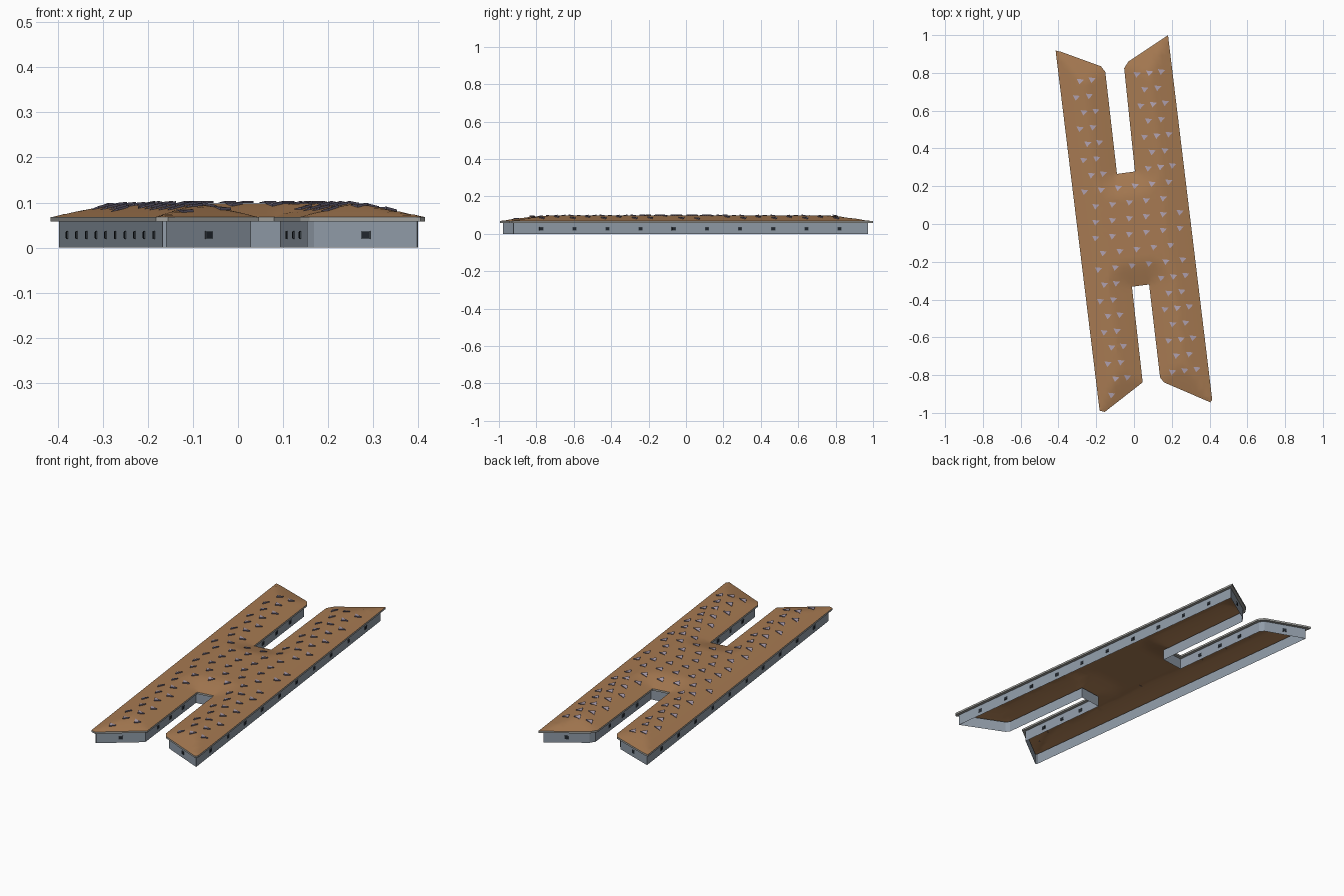
import bpy, bmesh
from mathutils import Vector
from mathutils.geometry import intersect_point_line, tessellate_polygon

if "Cube" in bpy.data.objects:
    bpy.data.objects.remove(bpy.data.objects["Cube"])


def material(name, rgb):
    m = bpy.data.materials.new(name)
    m.use_nodes = True
    m.diffuse_color = (*rgb, 1)
    m.node_tree.nodes["Principled BSDF"].inputs["Base Color"].default_value = (*rgb, 1)
    return m


BROWN = material("earth brown", (0.385, 0.195, 0.084))
WALL = material("blue grey wall", (0.28, 0.33, 0.39))
TRIM = material("pale trim", (0.36, 0.36, 0.34))
FRAME = material("slate frame", (0.06, 0.075, 0.09))
GLASS = material("dark glass", (0.015, 0.02, 0.028))
LILAC = material("lilac grey", (0.40, 0.33, 0.40))
SHADE = material("dull violet", (0.15, 0.13, 0.19))


def finish(name, bm, mats):
    me = bpy.data.meshes.new(name)
    bm.to_mesh(me)
    bm.free()
    for m in mats:
        me.materials.append(m)
    ob = bpy.data.objects.new(name, me)
    bpy.context.collection.objects.link(ob)


# H-shaped plan, clockwise: each corner with the window count of the edge after it
PLAN = [(-.415, .918, 0), (-.387, .912, 1), (-.175, .835, 0), (-.152, .805, 3),
        (-.09, .265, 0), (.005, .278, 3), (-.052, .825, 0), (-.03, .86, 1),
        (.18, 1.0, 10), (.414, -.93, 0), (.404, -.944, 1), (.158, -.838, 0),
        (.138, -.812, 3), (.08, -.32, 0), (-.011, -.332, 3), (.046, -.838, 1),
        (-.155, -.995, 0), (-.182, -.988, 10)]
eave = [Vector(p[:2]) for p in PLAN]
count = len(eave)


def inward(a, b):
    d = (b - a).normalized()
    return Vector((d.y, -d.x))


def inset(points, amount):
    out = []
    for i, p in enumerate(points):
        n1 = inward(points[i - 1], p)
        n2 = inward(p, points[(i + 1) % count])
        out.append(p + (n1 + n2) * amount / (1 + n1.dot(n2)))
    return out


def loft(name, rings, mat):
    bm = bmesh.new()
    rows = [[bm.verts.new((p.x, p.y, z)) for p in pts] for pts, z in rings]
    for low, high in zip(rows, rows[1:]):
        for i in range(count):
            j = (i + 1) % count
            bm.faces.new((high[i], high[j], low[j], low[i]))
    finish(name, bm, [mat])


wall_line = inset(eave, 0.016)
loft("outer_walls", [(wall_line, 0), (wall_line, 0.058)], WALL)
loft("eave_trim", [(wall_line, 0.058), (eave, 0.058), (eave, 0.068)], TRIM)


# Earth roof: height follows the distance from the eave, up to a plateau
def edge_distance(p, a, b):
    t = intersect_point_line(p, a, b)[1]
    return (p - a.lerp(b, max(0, min(1, t)))).length


def roof_height(p):
    gap = min(edge_distance(p, a, b) for a, b in zip(eave, eave[1:] + eave[:1]))
    t = min(gap / 0.13, 1)
    return 0.068 + 0.03 * (1 - (1 - t) ** 1.15)


ACROSS, ALONG = Vector((.993, .118)), Vector((-.118, .993))
bm = bmesh.new()
corners = [bm.verts.new((p.x, p.y, 0)) for p in eave]
for tri in tessellate_polygon([[p.to_3d() for p in eave]]):
    face = bm.faces.new([corners[i] for i in tri])
    face.normal_update()
    if face.normal.z < 0:
        face.normal_flip()
STEP = 0.028
for axis, reach in ((ACROSS, 11), (ALONG, 37)):
    for k in range(-reach, reach + 1):
        bmesh.ops.bisect_plane(bm, geom=bm.verts[:] + bm.edges[:] + bm.faces[:],
                               plane_co=(axis * k * STEP).to_3d(), plane_no=axis.to_3d())
bmesh.ops.triangulate(bm, faces=bm.faces[:])
for v in bm.verts:
    v.co.z = roof_height(v.co.to_2d())
for f in bm.faces:
    f.smooth = True
finish("earth_roof", bm, [BROWN])


# Windows: dark pane plates in slightly larger frames
def plate(bm, centre, d, out, w, h, thick, index):
    side, up, push = d.to_3d() * w, Vector((0, 0, h)), out.to_3d() * thick
    back = [centre + side * s + up * t for s, t in ((-1, -1), (1, -1), (1, 1), (-1, 1))]
    lo = [bm.verts.new(c) for c in back]
    hi = [bm.verts.new(c + push) for c in back]
    faces = [bm.faces.new(hi)]
    for i in range(4):
        faces.append(bm.faces.new((lo[i], lo[(i + 1) % 4], hi[(i + 1) % 4], hi[i])))
    for f in faces:
        f.material_index = index


bm = bmesh.new()
for i, (x, y, n) in enumerate(PLAN):
    a, b = wall_line[i], wall_line[(i + 1) % count]
    margin = {10: 0.08, 3: 0.25}.get(n, 0.5)
    d, out = (b - a).normalized(), -inward(a, b)
    for k in range(n):
        t = margin + (1 - 2 * margin) * k / max(n - 1, 1)
        centre = a.lerp(b, t).to_3d() + Vector((0, 0, 0.028))
        plate(bm, centre, d, out, 0.011, 0.009, 0.002, 0)
        plate(bm, centre, d, out, 0.0085, 0.007, 0.003, 1)
bmesh.ops.recalc_face_normals(bm, faces=bm.faces[:])
finish("windows", bm, [FRAME, GLASS])


# Roof vents: tilted triangular wedges in staggered rows, pale on top, darker sides
def wedge(bm, u, v):
    p = ACROSS * u + ALONG * v
    corners = [p + Vector(c) for c in ((-.019, .012), (-.004, -.018), (.019, .008))]
    top = [bm.verts.new((*c, roof_height(c) + rise))
           for c, rise in zip(corners, (0.002, 0.006, 0.006))]
    foot = [bm.verts.new((*c, roof_height(c) + 0.0005)) for c in corners]
    bm.faces.new(top)
    for i in range(3):
        j = (i + 1) % 3
        bm.faces.new((foot[i], foot[j], top[j], top[i])).material_index = 1


MIDDLE_STARTS = [-.24, -.19, -.2, -.21, -.18, -.215]
bm = bmesh.new()
for k in range(21):
    odd = k % 2 if k < 13 else 1 - k % 2
    left = [-.224, -.155] if odd else [-.193, -.13]
    right = [.141, .21] if odd else [.11, .176, .24]
    if 7 <= k <= 12:
        start = MIDDLE_STARTS[k - 7]
        spots = [start + 0.09 * i for i in range(6) if start + 0.09 * i < 0.25]
    elif k == 20:
        spots = left[:1]
    else:
        spots = left + right
    for u in spots:
        wedge(bm, u, 0.785 - 0.0835 * k)
finish("roof_vents", bm, [LILAC, SHADE])
